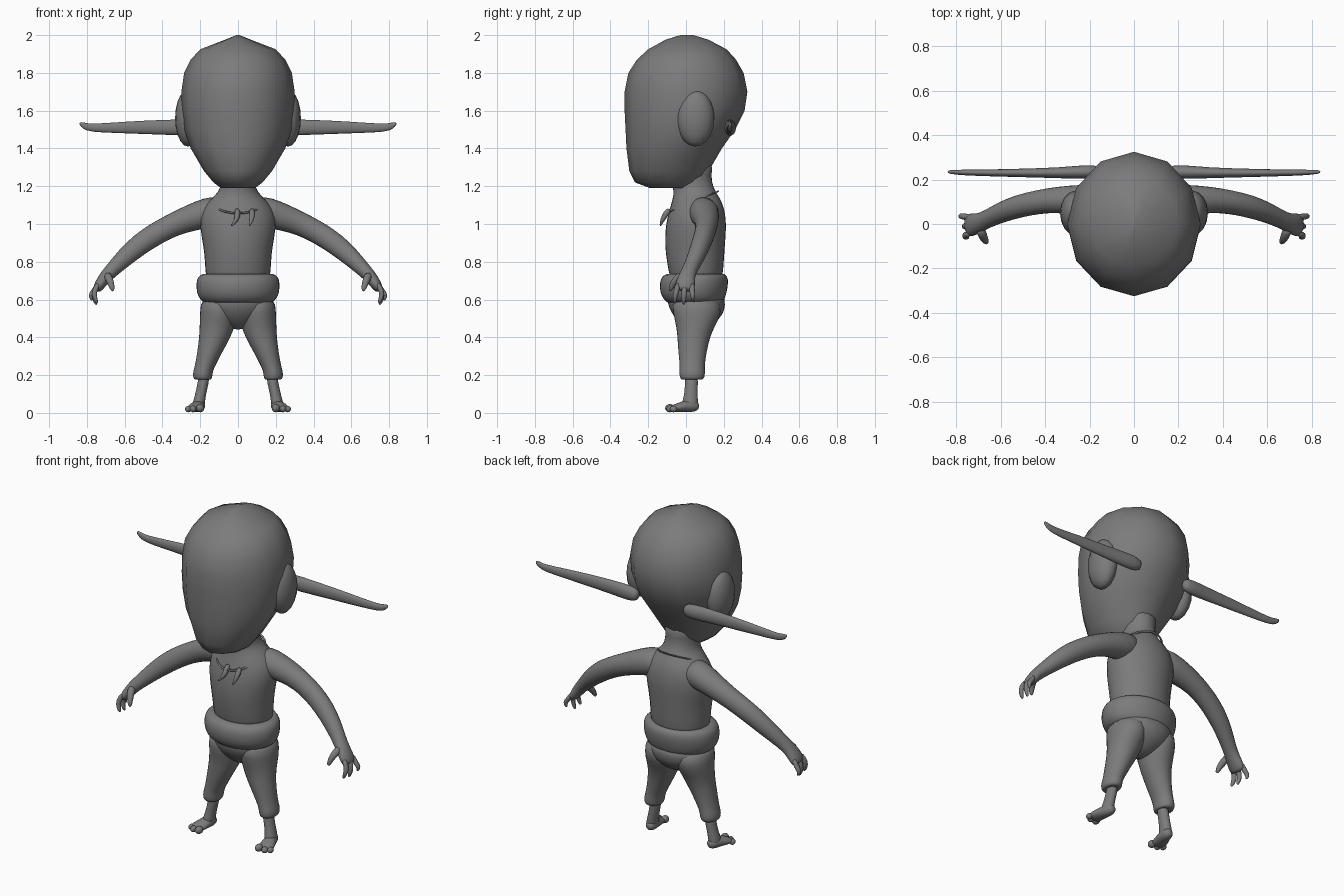
import bpy, bmesh, math
from mathutils import Vector

cube = bpy.data.objects.get("Cube")
if cube:
    bpy.data.objects.remove(cube, do_unlink=True)


def make_material(name, colour):
    mat = bpy.data.materials.new(name)
    mat.use_nodes = True
    mat.diffuse_color = colour
    mat.node_tree.nodes["Principled BSDF"].inputs["Base Color"].default_value = colour
    return mat


clay = make_material("plain grey", (0.2, 0.2, 0.2, 1))


def finish(bm, name, mirror=False, levels=0):
    """Turn a bmesh into a smooth, optionally mirrored object."""
    bmesh.ops.recalc_face_normals(bm, faces=bm.faces)
    mesh = bpy.data.meshes.new(name)
    bm.to_mesh(mesh)
    bm.free()
    mesh.materials.append(clay)
    mesh.polygons.foreach_set("use_smooth", [True] * len(mesh.polygons))
    obj = bpy.data.objects.new(name, mesh)
    bpy.context.collection.objects.link(obj)
    if mirror:
        mod = obj.modifiers.new("mirror", "MIRROR")
        mod.use_mirror_merge = False
    if levels:
        mod = obj.modifiers.new("smooth", "SUBSURF")
        mod.levels = mod.render_levels = levels
    return obj


def skin_rings(bm, rings):
    """Bridge rings of points and cap both ends."""
    loops = [[bm.verts.new(p) for p in ring] for ring in rings]
    count = len(loops[0])
    for low, high in zip(loops, loops[1:]):
        for i in range(count):
            j = (i + 1) % count
            bm.faces.new((low[i], low[j], high[j], high[i]))
    bm.faces.new(loops[0])
    bm.faces.new(loops[-1])


def ellipse(centre, u, v, sides):
    turn = [math.tau * i / sides for i in range(sides)]
    return [centre + u * math.cos(t) + v * math.sin(t) for t in turn]


def stack(bm, rows, sides=16):
    """Level rings: height, centre x, half width, front y, back y."""
    skin_rings(bm, [ellipse(Vector((x, (front + back) / 2, z)), Vector((w, 0, 0)),
                            Vector((0, (back - front) / 2, 0)), sides)
                    for z, x, w, front, back in rows])


def tube(bm, rows, sides=12, side_ref=(0, 1, 0)):
    """Rings square to a path: x, y, z, radius along side_ref, other radius."""
    pts = [Vector(r[:3]) for r in rows]
    rings = []
    for i, row in enumerate(rows):
        tangent = (pts[min(i + 1, len(pts) - 1)] - pts[max(i - 1, 0)]).normalized()
        ref = Vector(side_ref)
        u = (ref - tangent * ref.dot(tangent)).normalized()
        v = tangent.cross(u)
        rings.append(ellipse(pts[i], u * row[3], v * row[4], sides))
    skin_rings(bm, rings)


def blob(bm, centre, size):
    made = bmesh.ops.create_uvsphere(bm, u_segments=16, v_segments=10, radius=1)
    bmesh.ops.scale(bm, vec=size, verts=made["verts"])
    bmesh.ops.translate(bm, vec=centre, verts=made["verts"])


# Head: tall blank face with a peaked crown
bm = bmesh.new()
stack(bm, [
    (1.19, 0, .09, -.19, .04), (1.22, 0, .13, -.27, .09), (1.28, 0, .18, -.3, .12),
    (1.4, 0, .25, -.315, .19), (1.5, 0, .285, -.32, .26), (1.6, 0, .3, -.325, .31),
    (1.7, 0, .3, -.325, .325), (1.8, 0, .285, -.305, .305), (1.87, 0, .25, -.26, .265),
    (1.925, 0, .2, -.2, .215), (1.975, 0, .07, -.11, .12), (2, 0, .008, -.03, .04),
], sides=12)
finish(bm, "head")

# Side folds of the head
bm = bmesh.new()
blob(bm, (.265, .05, 1.56), (.068, .1, .15))
finish(bm, "temple_folds", mirror=True)

# Long straight ears
bm = bmesh.new()
tube(bm, [
    (.15, .235, 1.51, .025, .03), (.2, .235, 1.51, .035, .048), (.33, .23, 1.512, .025, .043),
    (.5, .23, 1.512, .02, .037), (.65, .23, 1.51, .016, .029), (.78, .232, 1.508, .013, .022),
    (.815, .234, 1.52, .01, .019), (.84, .235, 1.535, .007, .006),
])
finish(bm, "long_ears", mirror=True, levels=1)

# Neck and torso
bm = bmesh.new()
stack(bm, [
    (.66, 0, .17, -.08, .19), (.75, 0, .177, -.095, .2), (.85, 0, .182, -.113, .207),
    (.93, 0, .197, -.115, .213), (1, 0, .207, -.11, .217), (1.06, 0, .2, -.095, .21),
    (1.11, 0, .17, -.08, .197), (1.155, 0, .12, -.068, .17), (1.19, 0, .093, -.07, .148),
    (1.26, 0, .092, -.085, .13), (1.34, 0, .11, -.1, .16),
])
finish(bm, "torso", levels=1)

# Arms reaching out and down to the palms
bm = bmesh.new()
tube(bm, [
    (.08, .085, 1.075, .08, .08), (.16, .095, 1.06, .085, .085), (.25, .107, 1.033, .073, .073),
    (.34, .11, .998, .061, .064), (.43, .1, .952, .056, .062), (.52, .08, .893, .054, .06),
    (.6, .052, .823, .048, .051), (.66, .022, .763, .041, .041), (.7, .004, .722, .045, .036),
    (.735, -.005, .675, .056, .03), (.752, -.008, .645, .05, .022),
])
finish(bm, "arms", mirror=True, levels=1)

# Three fingers and a thumb on each hand
bm = bmesh.new()
for root_y, tip_x, tip_y, tip_z in ((-.042, .745, -.06, .578), (-.006, .748, -.012, .57),
                                    (.03, .772, .036, .592)):
    tube(bm, [
        (.735, root_y, .69, .016, .016), (.765, (root_y + tip_y) / 2, .64, .016, .016),
        (tip_x + .012, tip_y, tip_z + .03, .014, .014), (tip_x, tip_y, tip_z, .007, .007),
    ], sides=8)
tube(bm, [
    (.695, -.015, .735, .026, .026), (.68, -.055, .705, .022, .022),
    (.668, -.078, .67, .017, .017), (.662, -.085, .642, .008, .008),
], sides=8, side_ref=(1, 0, 0))
finish(bm, "fingers", mirror=True, levels=1)

# Rolled waistband
bm = bmesh.new()
stack(bm, [
    (.57, 0, .17, -.09, .19), (.6, 0, .205, -.12, .205), (.635, 0, .222, -.14, .218),
    (.69, 0, .225, -.143, .227), (.722, 0, .215, -.13, .222), (.738, 0, .19, -.105, .205),
    (.736, 0, .16, -.07, .18),
], sides=20)
finish(bm, "waistband", levels=1)

# Trouser seat
bm = bmesh.new()
stack(bm, [
    (.44, 0, .03, .02, .09), (.47, 0, .09, -.03, .15), (.52, 0, .17, -.075, .2),
    (.57, 0, .19, -.1, .212), (.64, 0, .2, -.11, .21),
])
finish(bm, "trouser_seat", levels=1)

# Trouser legs with gathered cuffs
bm = bmesh.new()
stack(bm, [
    (.62, .1, .1, -.08, .18), (.53, .1, .103, -.073, .195), (.46, .11, .095, -.053, .155),
    (.4, .122, .085, -.047, .128), (.32, .15, .067, -.042, .11), (.25, .174, .055, -.034, .1),
    (.225, .184, .053, -.036, .102), (.19, .188, .053, -.036, .101), (.174, .186, .044, -.026, .09),
    (.178, .184, .03, -.01, .07),
])
finish(bm, "trouser_legs", mirror=True, levels=1)

# Ankles
bm = bmesh.new()
stack(bm, [
    (.22, .175, .03, -.005, .065), (.15, .186, .03, -.006, .063), (.09, .2, .029, -.01, .062),
    (.05, .208, .034, -.025, .065), (.02, .21, .03, -.02, .06),
])
finish(bm, "ankles", mirror=True, levels=1)

# Feet with toes
bm = bmesh.new()
tube(bm, [
    (.2, .07, .034, .015, .015), (.203, .05, .036, .032, .032), (.21, .01, .037, .036, .034),
    (.222, -.035, .03, .045, .026), (.23, -.065, .024, .045, .02), (.232, -.08, .022, .035, .012),
], side_ref=(1, 0, 0))
for x, y, size in ((.2, -.085, .022), (.238, -.084, .018), (.264, -.066, .017)):
    blob(bm, (x, y, size + .003), (size, size * 1.2, size))
finish(bm, "feet", mirror=True, levels=1)

# Necklace cord, tilted down towards the chest
bm = bmesh.new()
steps = 40
cord = []
for i in range(steps):
    t = math.tau * i / steps
    lean = math.sin(t)
    cord.append(Vector((.13 * math.cos(t), .03 + .14 * lean, 1.115 + .058 * lean)))
centre = Vector((0, .03, 1.115))
rings = []
for p in cord:
    out = (p - centre).normalized() * .005
    rings.append([bm.verts.new(q) for q in ellipse(p, out, Vector((0, 0, .005)), 6)])
for i, ring in enumerate(rings):
    after = rings[(i + 1) % steps]
    for a in range(6):
        b = (a + 1) % 6
        bm.faces.new((ring[a], ring[b], after[b], after[a]))
finish(bm, "necklace_cord")

# Two curved fangs hanging from the cord
bm = bmesh.new()
for x, bend in ((-.005, -.035), (.073, -.015)):
    tube(bm, [
        (x, -.085, 1.08, .012, .012), (x + .003, -.105, 1.058, .018, .018),
        (x, -.125, 1.022, .014, .014), (x + bend, -.138, .986, .003, .003),
    ], sides=8, side_ref=(1, 0, 0))
finish(bm, "necklace_fangs", levels=1)
